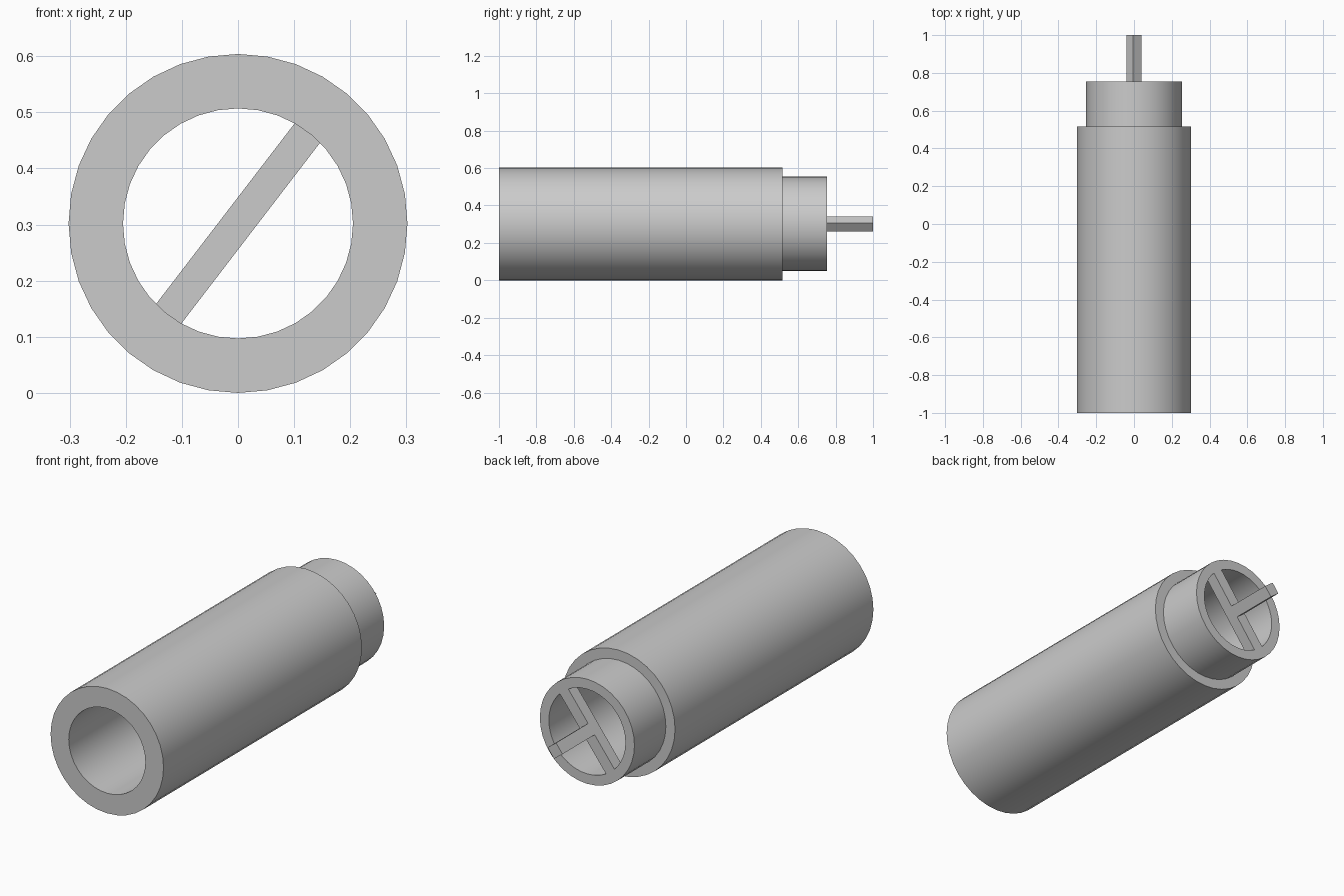
import bpy, bmesh
from math import radians
from mathutils import Matrix, Vector

default = bpy.data.objects.get("Cube")
if default:
    bpy.data.objects.remove(default, do_unlink=True)

CENTRE = Vector((0, 0, 0.302))
TILT = Matrix.Rotation(radians(-52.5), 4, 'Y')
SIDES = 36
BORE, COLLAR, BODY = 0.205, 0.253, 0.302
FRONT, SHOULDER, END, TIP = -1.0, 0.515, 0.755, 1.0
THICK = 0.057

# Single matte grey
grey = bpy.data.materials.new("grey")
grey.use_nodes = True
colour = (0.6, 0.6, 0.6, 1)
grey.diffuse_color = colour
grey.node_tree.nodes["Principled BSDF"].inputs["Base Color"].default_value = colour


def finish(name, bm, smooth=False):
    bmesh.ops.recalc_face_normals(bm, faces=bm.faces)
    mesh = bpy.data.meshes.new(name)
    bm.to_mesh(mesh)
    bm.free()
    obj = bpy.data.objects.new(name, mesh)
    obj.location = CENTRE
    mesh.materials.append(grey)
    bpy.context.collection.objects.link(obj)
    if smooth:
        bpy.ops.object.select_all(action='DESELECT')
        obj.select_set(True)
        bpy.context.view_layer.objects.active = obj
        bpy.ops.object.shade_smooth_by_angle(angle=radians(30))
    return obj


def block(name, length, y0, y1):
    """Box spanning y0 to y1, tilted about the tube axis."""
    bm = bmesh.new()
    bmesh.ops.create_cube(bm, size=1)
    bmesh.ops.scale(bm, vec=(length, y1 - y0, THICK), verts=bm.verts)
    bmesh.ops.translate(bm, vec=(0, (y0 + y1) / 2, 0), verts=bm.verts)
    bmesh.ops.transform(bm, matrix=TILT, verts=bm.verts)
    return finish(name, bm)


# Stepped tube: closed wall profile (radius, y) turned about the y axis
profile = [(BORE, FRONT), (BODY, FRONT), (BODY, SHOULDER),
           (COLLAR, SHOULDER), (COLLAR, END), (BORE, END)]
bm = bmesh.new()
verts = [bm.verts.new((0, y, r)) for r, y in profile]
edges = [bm.edges.new((v, verts[i - 1])) for i, v in enumerate(verts)]
bmesh.ops.spin(bm, geom=verts + edges, cent=(0, 0, 0), axis=(0, 1, 0),
               angle=radians(360), steps=SIDES, use_merge=True)
bmesh.ops.remove_doubles(bm, verts=bm.verts, dist=0.0001)
finish("stepped_tube", bm, smooth=True)

# Bar across the bore, flush with the collar end, and the square pin on it
block("cross_bar", 2 * BORE + 0.003, END - THICK, END)
block("drive_pin", THICK, END - THICK / 2, TIP)
